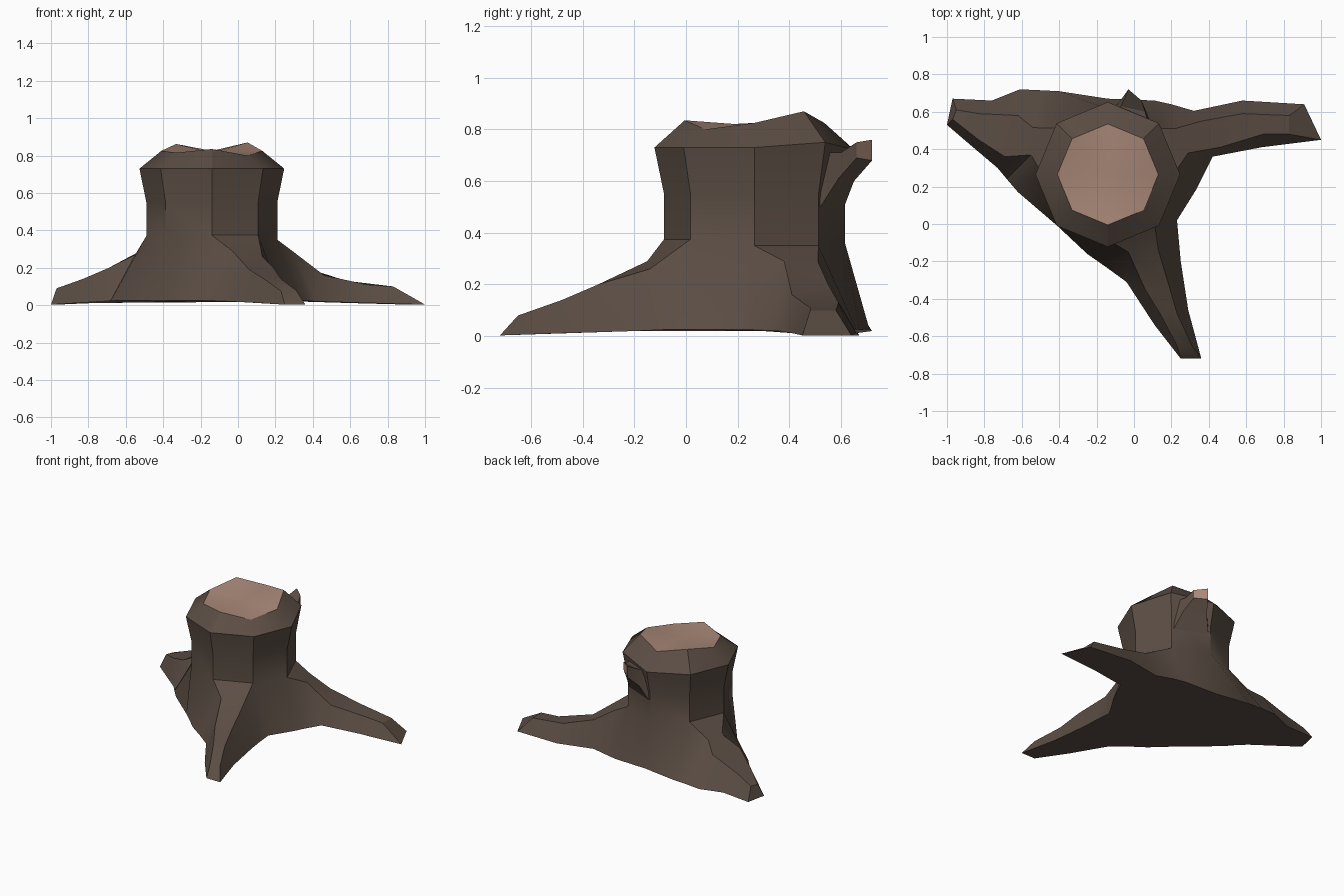
import bpy, bmesh, math
from mathutils import Vector

if "Cube" in bpy.data.objects:
    bpy.data.objects.remove(bpy.data.objects["Cube"])

CX, CY = -0.14, 0.265


def material(name, color):
    m = bpy.data.materials.new(name)
    m.diffuse_color = (*color, 1)
    m.use_nodes = True
    m.node_tree.nodes["Principled BSDF"].inputs["Base Color"].default_value = m.diffuse_color
    return m


BARK = material("bark", (0.105, 0.075, 0.058))
WOOD = material("cut_wood", (0.40, 0.25, 0.19))


def finish(bm, name, angle):
    bmesh.ops.recalc_face_normals(bm, faces=bm.faces)
    me = bpy.data.meshes.new(name)
    bm.to_mesh(me)
    bm.free()
    me.materials.append(BARK)
    me.materials.append(WOOD)
    ob = bpy.data.objects.new(name, me)
    bpy.context.collection.objects.link(ob)
    bpy.ops.object.select_all(action='DESELECT')
    ob.select_set(True)
    bpy.context.view_layer.objects.active = ob
    bpy.ops.object.shade_smooth_by_angle(angle=math.radians(angle))
    return ob


def ring(bm, r, heights):
    return [bm.verts.new((CX + r * math.cos(i * math.pi / 4),
                          CY + r * math.sin(i * math.pi / 4), z))
            for i, z in enumerate(heights)]


# each root: trunk side index, two feet at the trunk, then stations of
# (top edge a, top edge b, foot a, foot b)
ROOTS = {
    6: [((-.25, -.16), (.23, .02)),
        ((-.03, -.15, .29), (.13, -.14, .26), (-.15, -.23), (.24, -.09)),
        ((.06, -.35, .19), (.19, -.34, .20), (-.04, -.31), (.25, -.20)),
        ((.14, -.48, .14), (.23, -.48, .14), (.11, -.54), (.29, -.46)),
        ((.23, -.65, .075), (.31, -.65, .08), (.25, -.72), (.36, -.72))],
    0: [((.33, .18), (.11, .66)),
        ((.29, .38, .29), (.22, .51, .29), (.37, .26), (.20, .64)),
        ((.46, .41, .16), (.36, .55, .20), (.42, .36), (.32, .605)),
        ((.69, .48, .11), (.58, .59, .13), (.68, .41), (.58, .66)),
        ((.83, .48, .10), (.83, .58, .10), (1.0, .45), (.91, .64))],
    3: [((-.40, .71), (-.62, .17)),
        ((-.54, .515, .28), (-.55, .37, .27), (-.50, .715), (-.68, .24)),
        ((-.62, .58, .22), (-.69, .36, .20), (-.61, .72), (-.73, .30)),
        ((-.83, .59, .14), (-.83, .45, .14), (-.76, .66), (-.86, .41)),
        ((-.95, .61, .09), (-.97, .56, .09), (-.97, .67), (-1.0, .53))],
}
FOOT_Z = (.025, .025, .02, .012, .003)

bm = bmesh.new()

# trunk: eight-sided rings from the cut top down to the root collar
rings = [ring(bm, .27, (.825, .87, .825, .862, .825, .815, .835, .80)),
         ring(bm, .387, (.73, .75, .72, .73, .73, .73, .73, .73)),
         ring(bm, .35, [.55] * 8),
         ring(bm, .35, (.35, .35, .36, .37, .37, .375, .375, .375))]
for up, low in zip(rings, rings[1:]):
    for i in range(8):
        j = (i + 1) % 8
        bm.faces.new((up[i], up[j], low[j], low[i]))
centre = bm.verts.new((CX, CY, .815))
for i in range(8):
    bm.faces.new((centre, rings[0][i], rings[0][(i + 1) % 8])).material_index = 1
collar = rings[-1]

# roots: lofted out of three trunk sides
feet = {2: bm.verts.new((CX, .67, .025)), 5: bm.verts.new((-.41, -.01, .025))}
outline = []
for side in (6, 0, 3):
    st = ROOTS[side]
    tops = [(collar[side], collar[(side + 1) % 8])]
    tops += [(bm.verts.new(s[0]), bm.verts.new(s[1])) for s in st[1:]]
    foot = [[bm.verts.new((*s[-2 + k], z)) for k in (0, 1)] for s, z in zip(st, FOOT_Z)]
    for (a, b), (c, d), (fa, fb), (fc, fd) in zip(tops, tops[1:], foot, foot[1:]):
        bm.faces.new((a, b, d, c))
        bm.faces.new((a, c, fc, fa))
        bm.faces.new((b, fb, fd, d))
    bm.faces.new((*tops[-1], foot[-1][1], foot[-1][0]))
    feet[side], feet[(side + 1) % 8] = foot[0]
    outline += [f[0] for f in foot] + [f[1] for f in reversed(foot)]
    extra = {0: 2, 3: 5}.get(side)
    if extra:
        outline.append(feet[extra])

# flared skirt between the roots, and the underside
for i in (7, 1, 2, 4, 5):
    j = (i + 1) % 8
    bm.faces.new((collar[i], collar[j], feet[j], feet[i]))
bm.faces.new(outline)
finish(bm, "stump", 32)

# snapped twig on the back right of the trunk
bm = bmesh.new()
sections = [[(-.14, .60, .47), (.10, .50, .47), (.08, .52, .71), (-.12, .60, .71)],
            [(-.08, .65, .60), (.07, .59, .61), (.06, .60, .71), (-.07, .63, .71)],
            [(-.03, .72, .68), (.04, .66, .69), (.04, .66, .75), (-.03, .72, .76)]]
loops = [[bm.verts.new(p) for p in s] for s in sections]
for a, b in zip(loops, loops[1:]):
    for i in range(4):
        j = (i + 1) % 4
        bm.faces.new((a[i], a[j], b[j], b[i]))
bm.faces.new(loops[0])
bm.faces.new(loops[-1]).material_index = 1
finish(bm, "broken_twig", 30)
